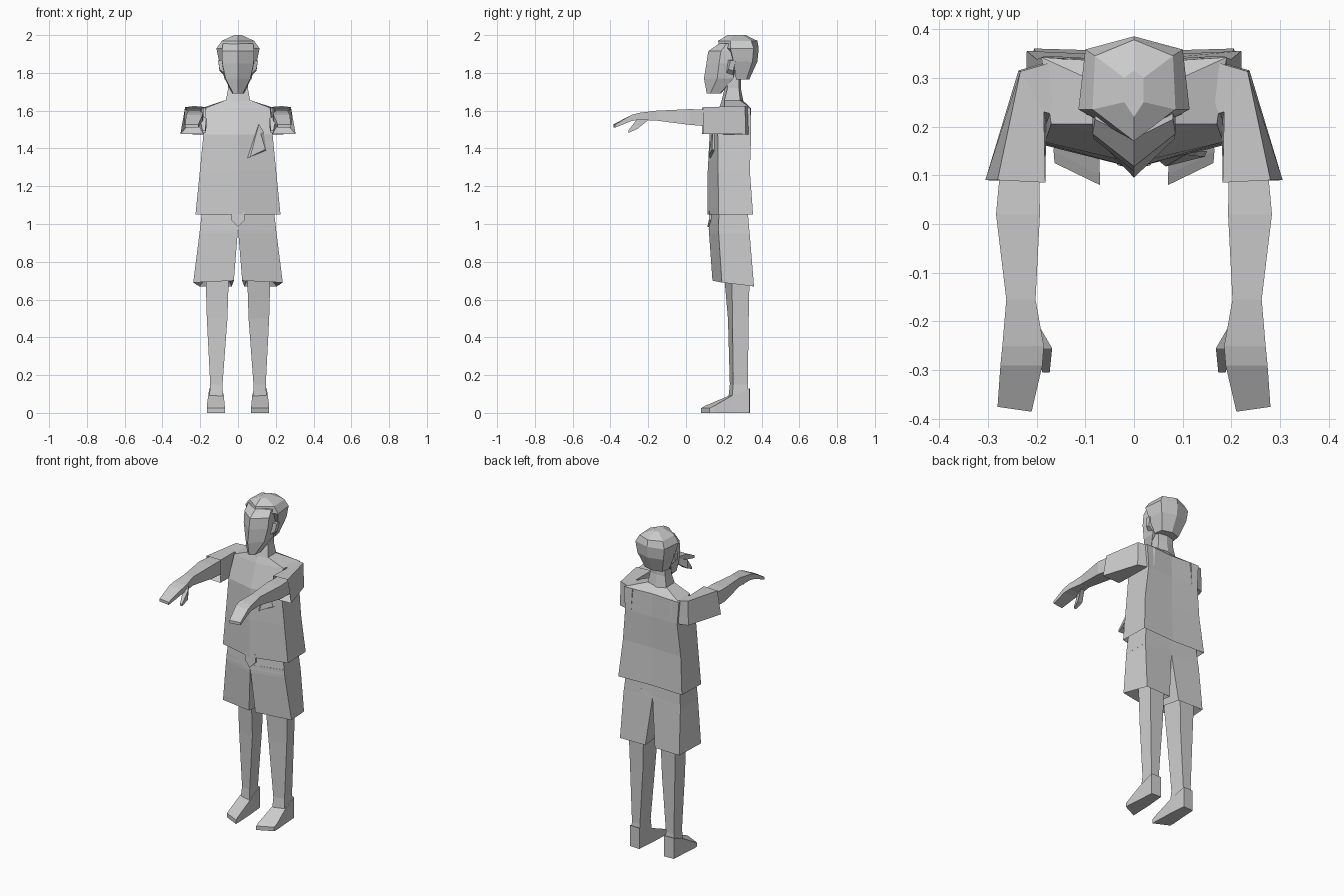
import bpy, bmesh


def loft(name, rings, mirror=False):
    """Skin a run of equal-sized rings, cap both ends, optionally mirror in x."""
    bm = bmesh.new()
    loops = [[bm.verts.new(p) for p in r] for r in rings]
    n = len(loops[0])
    for a, b in zip(loops, loops[1:]):
        for i in range(n):
            j = (i + 1) % n
            bm.faces.new((a[i], a[j], b[j], b[i]))
    bm.faces.new(loops[0])
    bm.faces.new(loops[-1])
    bmesh.ops.recalc_face_normals(bm, faces=bm.faces)
    me = bpy.data.meshes.new(name)
    bm.to_mesh(me)
    bm.free()
    ob = bpy.data.objects.new(name, me)
    bpy.context.collection.objects.link(ob)
    if mirror:
        ob.modifiers.new("Mirror", 'MIRROR')
    return ob


def hexa(z, f, x1, y1, x2, y2, b):
    """Symmetric six-point level ring: front centre, front side, back side, back centre."""
    return [(0, f, z), (x1, y1, z), (x2, y2, z), (0, b, z), (-x2, y2, z), (-x1, y1, z)]


def quad(z, fi, fo, bo, bi):
    """Four-point level ring: front inner, front outer, back outer, back inner."""
    return [(p[0], p[1], z) for p in (fi, fo, bo, bi)]


def cross(y, xi, xo, zb, zt, skew=0, flare=0):
    """Four-point ring across y; skew shifts the outer side in y, flare widens the outer bottom."""
    return [(xi, y, zb), (xi, y, zt), (xo, y + skew, zt), (xo + flare, y + skew, zb)]


# Shirt body, with hem turned in at the bottom
loft("shirt", [hexa(*r) for r in (
    (1.09, .14, .185, .185, .18, .325, .325),
    (1.05, .115, .225, .172, .22, .355, .345),
    (1.28, .115, .202, .17, .20, .338, .335),
    (1.475, .125, .183, .168, .18, .345, .335),
    (1.615, .175, .17, .205, .19, .342, .33),
    (1.655, .19, .068, .205, .065, .285, .30))])

# Pointed flap at the middle of the shirt hem
loft("shirt_flap", [
    [(-.035, y + .008, 1.07), (.035, y + .008, 1.07), (.035, y + .008, 1.02),
     (0, y, .985), (-.035, y + .008, 1.02)] for y in (.113, .135)])

# Chest pocket
loft("pocket", [
    [(.11, .145, 1.53), (.05, .13, 1.35), (.15, .15, 1.39), (.135, .15, 1.49)],
    [(.105, .142, 1.51), (.065, .118, 1.355), (.145, .138, 1.395), (.12, .14, 1.48)]])

# Sleeves, with cuff turned in
loft("sleeve", [
    [(.14, .21, 1.475), (.13, .215, 1.615), (.13, .343, 1.615), (.14, .343, 1.475)],
    [(.18, .20, 1.475), (.185, .23, 1.615), (.233, .313, 1.625), (.237, .315, 1.475)],
    cross(.085, .182, .28, 1.477, 1.618, .005, .025),
    cross(.13, .20, .265, 1.52, 1.60)], True)

# Forearm and mitten hand
loft("arm", [
    cross(.14, .195, .272, 1.515, 1.605),
    cross(.02, .193, .283, 1.525, 1.608),
    cross(-.155, .202, .262, 1.547, 1.60),
    cross(-.25, .185, .27, 1.552, 1.588),
    cross(-.29, .188, .274, 1.545, 1.577),
    cross(-.385, .21, .28, 1.51, 1.527, .01)], True)

# Thumb
loft("thumb", [
    cross(-.20, .20, .225, 1.55, 1.58),
    cross(-.255, .168, .20, 1.505, 1.56),
    cross(-.305, .173, .188, 1.482, 1.495)], True)

# Shorts: hips and two flared legs with the hem turned in
loft("shorts_hips", [hexa(*r) for r in (
    (1.09, .13, .188, .175, .185, .325, .325),
    (.97, .12, .202, .172, .195, .335, .33))])
loft("shorts_leg", [
    quad(1.0, (0, .122), (.198, .172), (.192, .332), (0, .328)),
    quad(.95, (.002, .122), (.204, .173), (.197, .337), (.002, .332)),
    [(.022, .14, .70), (.237, .19, .69), (.205, .36, .67), (.033, .355, .67)],
    quad(.72, (.05, .205), (.17, .245), (.16, .335), (.06, .335))], True)

# Bare legs
loft("leg", [
    quad(.75, (.048, .20), (.172, .243), (.162, .337), (.058, .337)),
    quad(.50, (.056, .222), (.165, .246), (.155, .332), (.066, .332)),
    quad(.15, (.082, .232), (.147, .25), (.145, .327), (.09, .327)),
    quad(.04, (.078, .22), (.155, .24), (.152, .337), (.085, .337))], True)

# Feet, toes slanted outwards
loft("foot", [
    cross(.34, .085, .152, 0, .13, -.003),
    cross(.225, .075, .158, 0, .09, .015),
    cross(.10, .07, .165, 0, .037, .05),
    cross(.08, .07, .163, 0, .025, .045)], True)

# Neck
loft("neck", [hexa(*r) for r in (
    (1.62, .18, .07, .195, .07, .29, .31),
    (1.72, .205, .052, .22, .052, .28, .29),
    (1.82, .20, .052, .22, .052, .28, .29))])

# Face wedge with a central ridge
loft("face", [hexa(*r) for r in (
    (1.69, .11, .025, .128, .03, .18, .185),
    (1.77, .095, .066, .165, .07, .25, .25),
    (1.85, .108, .083, .175, .085, .26, .27),
    (1.915, .118, .085, .185, .085, .26, .27),
    (1.955, .175, .08, .215, .08, .26, .27))])

# Ears
loft("ear", [
    [(.075, .215, 1.80), (.075, .215, 1.87), (.075, .265, 1.87), (.075, .25, 1.79)],
    [(.098, .225, 1.82), (.105, .235, 1.865), (.105, .262, 1.865), (.098, .25, 1.81)]], True)

# Hair cap
loft("hair", [hexa(*r) for r in (
    (1.765, .27, .07, .265, .06, .32, .335),
    (1.86, .24, .10, .252, .09, .352, .378),
    (1.93, .175, .114, .235, .10, .358, .385),
    (1.97, .17, .085, .235, .08, .345, .378),
    (2.0, .22, .02, .25, .02, .30, .315))])
